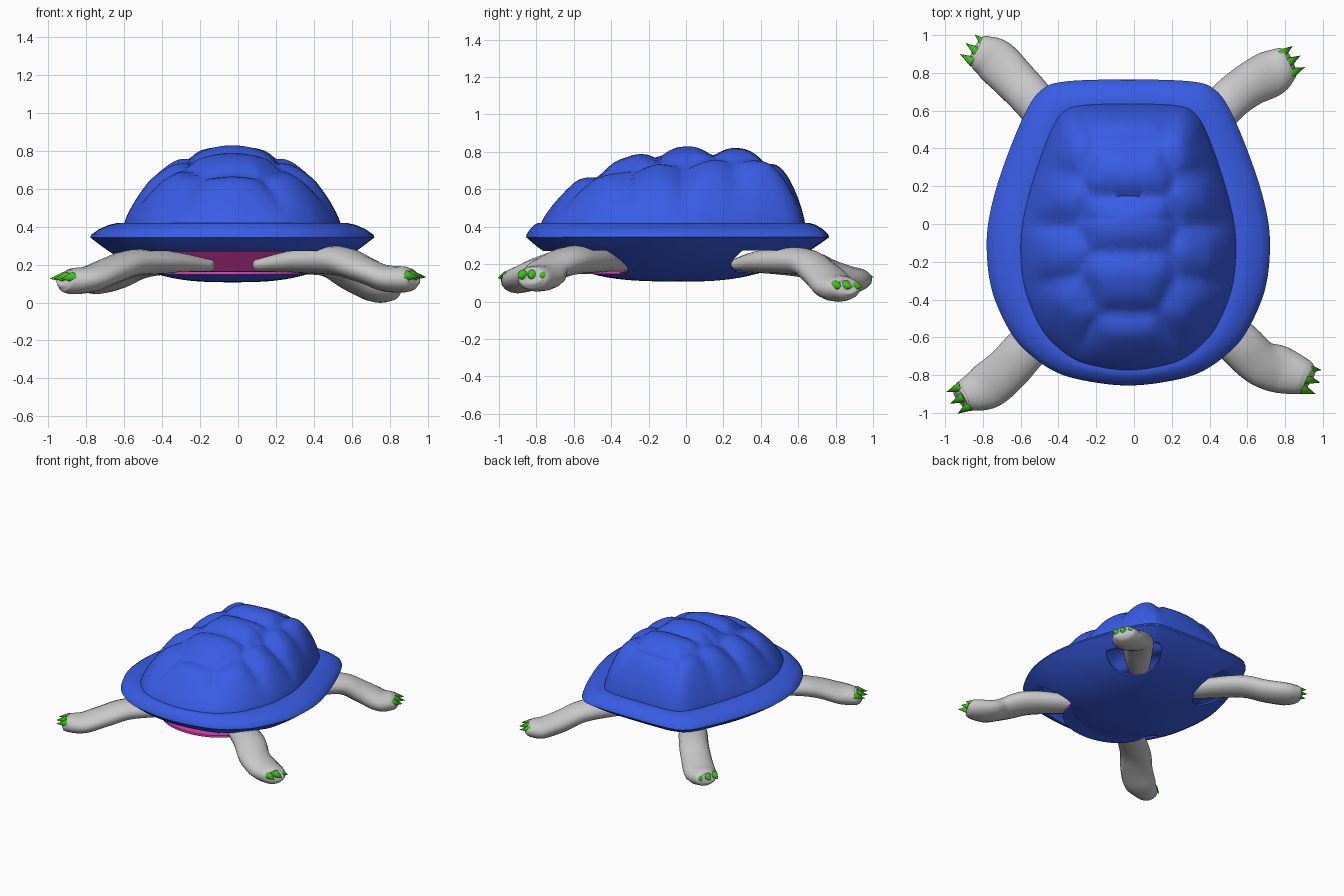
import bpy, bmesh, math
from mathutils import Vector

cube = bpy.data.objects.get("Cube")
if cube:
    bpy.data.objects.remove(cube)


def material(name, rgb):
    m = bpy.data.materials.new(name)
    m.use_nodes = True
    m.diffuse_color = (*rgb, 1)
    m.node_tree.nodes["Principled BSDF"].inputs["Base Color"].default_value = (*rgb, 1)
    return m


BLUE = material("shell blue", (0.04, 0.11, 0.79))
PINK = material("lining magenta", (0.8, 0.05, 0.45))
GREY = material("skin grey", (0.58, 0.58, 0.58))
GREEN = material("claw green", (0.05, 0.55, 0.01))


def spline(points, steps, closed):
    """Catmull-Rom resampling of points of any dimension."""
    n, out = len(points), []
    for i in range(n if closed else n - 1):
        if closed:
            q = [points[(i + k) % n] for k in (-1, 0, 1, 2)]
        else:
            q = [points[min(max(i + k, 0), n - 1)] for k in (-1, 0, 1, 2)]
        for s in range(steps):
            t = s / steps
            out.append([0.5 * (2*b + (c-a)*t + (2*a-5*b+4*c-d)*t*t + (3*b-a-3*c+d)*t**3)
                        for a, b, c, d in zip(*q)])
    return out if closed else out + [list(points[-1])]


def smooth(ob, angle):
    bpy.ops.object.select_all(action='DESELECT')
    ob.select_set(True)
    bpy.context.view_layer.objects.active = ob
    bpy.ops.object.shade_smooth_by_angle(angle=math.radians(angle))


def loft(name, rings, mat, tip, flip=False, cap_start=False, angle=50):
    bm = bmesh.new()
    loops = [[bm.verts.new(p) for p in r] for r in rings]
    n = len(loops[0])
    for a, b in zip(loops, loops[1:]):
        for i in range(n):
            j = (i + 1) % n
            f = [a[i], a[j], b[j], b[i]]
            bm.faces.new(f[::-1] if flip else f)
    end = bm.verts.new(tip)
    for i in range(n):
        f = [loops[-1][i], loops[-1][(i + 1) % n], end]
        bm.faces.new(f[::-1] if flip else f)
    if cap_start:
        bm.faces.new(loops[0])
        bmesh.ops.recalc_face_normals(bm, faces=bm.faces)
    me = bpy.data.meshes.new(name)
    bm.to_mesh(me)
    bm.free()
    ob = bpy.data.objects.new(name, me)
    bpy.context.collection.objects.link(ob)
    me.materials.append(mat)
    smooth(ob, angle)
    return ob


# Shell outline, anticlockwise from the front
CX, CY = -0.03, 0.03
half = [(0, -.855), (.2, -.835), (.37, -.79), (.51, -.7), (.62, -.58), (.72, -.36), (.75, -.13),
        (.73, .07), (.66, .31), (.55, .58), (.46, .71), (.33, .755), (0, .765)]
loop = half + [(-x, y) for x, y in half[-2:0:-1]]
outer = [(x + CX, y) for x, y in spline(loop, 5, True)]
inner = [(CX + (x - CX) * .76, y * .87 - .03) for x, y in outer]

# Scute centres: a middle row and two side rows
scutes = [(0, y) for y in (-.64, -.3, 0, .29, .56)]
scutes += [(s * x, y) for s in (-1, 1)
           for x, y in ((.4, -.46), (.48, -.16), (.47, .14), (.4, .43))]


def bump(x, y):
    d = sorted(math.hypot((x - CX - a) * .9, y - b) for a, b in scutes)
    e = min((d[1] - d[0]) / .26, 1)
    return e * (2 - e)


def dome_point(p, t):
    x, y = CX + (p[0] - CX) * t, CY + (p[1] - CY) * t
    back = max(0, (p[1] - CY) / .6)
    z = .42 + .355 * max(0, 1 - t ** (2 + 2.5 * back)) ** .8
    b = bump(x, y) * min(1, (1 - t) * 4)
    out = 1 + .02 * b * t
    return (CX + (x - CX) * out, CY + (y - CY) * out, z + .055 * b * (1 - .2 * t))


def between(s, z):
    return [(a[0] + (b[0] - a[0]) * s, a[1] + (b[1] - a[1]) * s, z) for a, b in zip(inner, outer)]


# Upper shell: flared rim, crease, then the bumpy dome
rings = [between(s, z) for s, z in ((1, .342), (.97, .358), (.75, .386), (.45, .41), (.2, .42))]
steps = 32
rings += [[dome_point(p, math.sin(math.pi / 2 * (1 - k / steps))) for p in inner]
          for k in range(steps)]
loft("upper_shell", rings, BLUE, dome_point((CX, CY), 0), angle=60)


# Lower shell: shallow dish, flatter toward the front
def belly_point(p, t):
    power = 2.5 + max(0, -p[1])
    return (CX + (p[0] - CX) * t, p[1] * t, .107 + .237 * t ** power)


rings = [[belly_point(p, 1 - k / 16) for p in outer] for k in range(16)]
belly = loft("lower_shell", rings, BLUE, (CX, 0, .107), flip=True)
wall = belly.modifiers.new("wall", 'SOLIDIFY')
wall.thickness, wall.offset = .012, -1
bpy.context.view_layer.objects.active = belly
bpy.ops.object.modifier_apply(modifier="wall")


# Openings for the neck and the four legs
def cut(cutter):
    cutter.hide_render = True
    m = belly.modifiers.new("opening", 'BOOLEAN')
    m.operation, m.solver, m.object = 'DIFFERENCE', 'EXACT', cutter
    bpy.context.view_layer.objects.active = belly
    bpy.ops.object.modifier_apply(modifier="opening")
    bpy.data.objects.remove(cutter)


bpy.ops.mesh.primitive_cube_add(size=1, location=(CX, -.7, .218))
neck = bpy.context.object
neck.scale = (.8, .7, .105)
cut(neck)
for sx in (-1, 1):
    for y in (-.53, .46):
        bpy.ops.mesh.primitive_cylinder_add(vertices=32, radius=1, depth=1,
                                            location=(CX + sx * .42, y, .214))
        hole = bpy.context.object
        hole.scale = (.2, .22, .118)
        cut(hole)
smooth(belly, 40)

# Neck socket: a magenta floor lip with a blue underside, and a leaning back wall
bpy.ops.mesh.primitive_cylinder_add(vertices=48, radius=1, depth=1, location=(CX, -.36, .156))
lip = bpy.context.object
lip.name = "neck_floor"
lip.scale = (.36, .265, .016)
lip.data.materials.append(BLUE)
lip.data.materials.append(PINK)
for f in lip.data.polygons:
    f.material_index = 1 if f.normal.z > -.5 else 0

bpy.ops.mesh.primitive_cube_add(size=1, location=(CX, -.335, .222),
                                rotation=(math.radians(45), 0, 0))
socket = bpy.context.object
socket.name = "neck_back_wall"
socket.scale = (.84, .008, .17)
socket.data.materials.append(PINK)


# Legs: oval sections along a path of x, y, z, half width, half height
def leg(name, path, heading):
    pts = spline(path, 5, False)
    rings = []
    for i, (x, y, z, w, h) in enumerate(pts):
        a, b = pts[max(i - 1, 0)], pts[min(i + 1, len(pts) - 1)]
        d = Vector((b[0] - a[0], b[1] - a[1], b[2] - a[2])).normalized()
        side = d.cross(Vector((0, 0, 1))).normalized()
        up = side.cross(d)
        c = Vector((x, y, z))
        rings.append([c + side * w * math.cos(u) + up * h * math.sin(u)
                      for u in (math.tau * k / 16 for k in range(16))])
    end = Vector(pts[-1][:3])
    loft(name, rings, GREY, end, cap_start=True, angle=80)

    # Three claws fanned across the toes
    yaw = math.radians(heading)
    fwd = Vector((math.cos(yaw), math.sin(yaw), 0))
    side = Vector((-fwd.y, fwd.x, 0))
    for k in (-1, 0, 1):
        aim = (fwd + side * .12 * k + Vector((0, 0, -.1))).normalized()
        base = end + side * .058 * k - fwd * .01 * abs(k) + Vector((0, 0, .01))
        bpy.ops.mesh.primitive_cone_add(vertices=12, radius1=.029, radius2=0, depth=.08,
                                        location=base + aim * .02)
        claw = bpy.context.object
        claw.name = name + "_claw"
        claw.rotation_euler = aim.to_track_quat('Z', 'Y').to_euler()
        claw.data.materials.append(GREEN)
        smooth(claw, 60)


leg("front_left_leg", [(.1, -.33, .195, .05, .032), (.33, -.46, .22, .1, .065),
    (.53, -.61, .22, .12, .078), (.66, -.73, .175, .12, .07), (.77, -.77, .13, .125, .07),
    (.88, -.805, .122, .1, .068), (.92, -.82, .127, .08, .055), (.93, -.825, .13, .05, .03)], -14)
leg("front_right_leg", [(-.15, -.33, .195, .05, .032), (-.36, -.48, .212, .1, .06),
    (-.55, -.64, .21, .115, .07), (-.67, -.77, .17, .12, .07), (-.78, -.86, .125, .122, .07),
    (-.88, -.905, .112, .09, .068), (-.912, -.92, .118, .075, .055),
    (-.92, -.925, .122, .05, .03)], 207)
leg("rear_left_leg", [(.15, .25, .19, .05, .032), (.32, .43, .215, .1, .065),
    (.48, .63, .21, .11, .075), (.6, .73, .14, .115, .078), (.72, .795, .077, .123, .074),
    (.79, .84, .07, .1, .066), (.822, .858, .073, .08, .05), (.83, .862, .075, .05, .03)], 30)
leg("rear_right_leg", [(-.2, .25, .19, .05, .032), (-.36, .43, .215, .1, .065),
    (-.52, .64, .2, .11, .075), (-.63, .76, .15, .115, .075), (-.73, .86, .118, .12, .072),
    (-.8, .902, .118, .1, .065), (-.835, .918, .124, .08, .05), (-.843, .922, .126, .05, .03)], 143)
